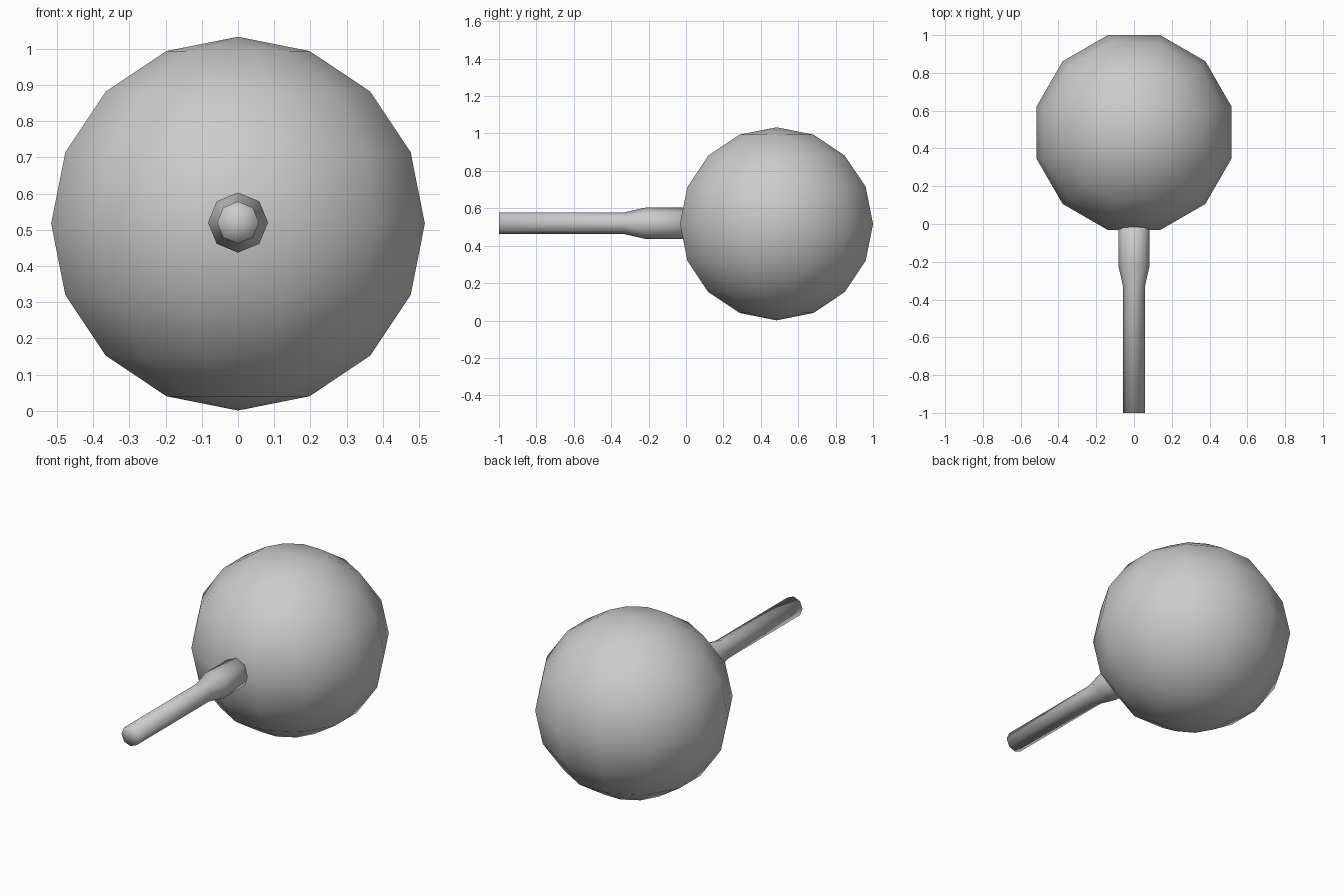
import bpy, bmesh, math
from mathutils import Matrix

if "Cube" in bpy.data.objects:
    bpy.data.objects.remove(bpy.data.objects["Cube"])

grey = bpy.data.materials.new("light_grey")
grey.diffuse_color = (0.6, 0.6, 0.6, 1)
grey.use_nodes = True
grey.node_tree.nodes["Principled BSDF"].inputs["Base Color"].default_value = grey.diffuse_color


def add_object(name, bm):
    bmesh.ops.recalc_face_normals(bm, faces=bm.faces[:])
    for f in bm.faces:
        f.smooth = True
    mesh = bpy.data.meshes.new(name)
    bm.to_mesh(mesh)
    bm.free()
    mesh.materials.append(grey)
    obj = bpy.data.objects.new(name, mesh)
    bpy.context.collection.objects.link(obj)
    return obj


# Round head: 12-sided ball whose flats face the four sides
HALF = 0.516
bm = bmesh.new()
bmesh.ops.create_uvsphere(bm, u_segments=12, v_segments=8, radius=1)
radius = HALF / math.cos(math.radians(15))
bmesh.ops.transform(
    bm, verts=bm.verts[:],
    matrix=Matrix.Translation((0, 1 - HALF, HALF + 0.001))
    @ Matrix.Diagonal((radius, radius, HALF, 1))
    @ Matrix.Rotation(math.radians(15), 4, 'Z'))
add_object("round_head", bm)

# Handle: eight-sided lathe along y, thick collar tapering to a thin grip
profile = [(0.06, 0.083), (-0.22, 0.083), (-0.33, 0.058), (-1.0, 0.058)]
SIDES, CZ = 8, 0.52
bm = bmesh.new()
rings = []
for y, r in profile:
    rings.append([bm.verts.new((r * math.cos(math.tau * i / SIDES), y,
                                CZ + r * math.sin(math.tau * i / SIDES)))
                  for i in range(SIDES)])
for a, b in zip(rings, rings[1:]):
    for i in range(SIDES):
        j = (i + 1) % SIDES
        bm.faces.new((a[i], a[j], b[j], b[i]))
# End caps as fans
for ring, y in ((rings[0], profile[0][0]), (rings[-1], profile[-1][0])):
    tip = bm.verts.new((0, y, CZ))
    for i in range(SIDES):
        bm.faces.new((ring[i], ring[(i + 1) % SIDES], tip))
add_object("handle", bm)
